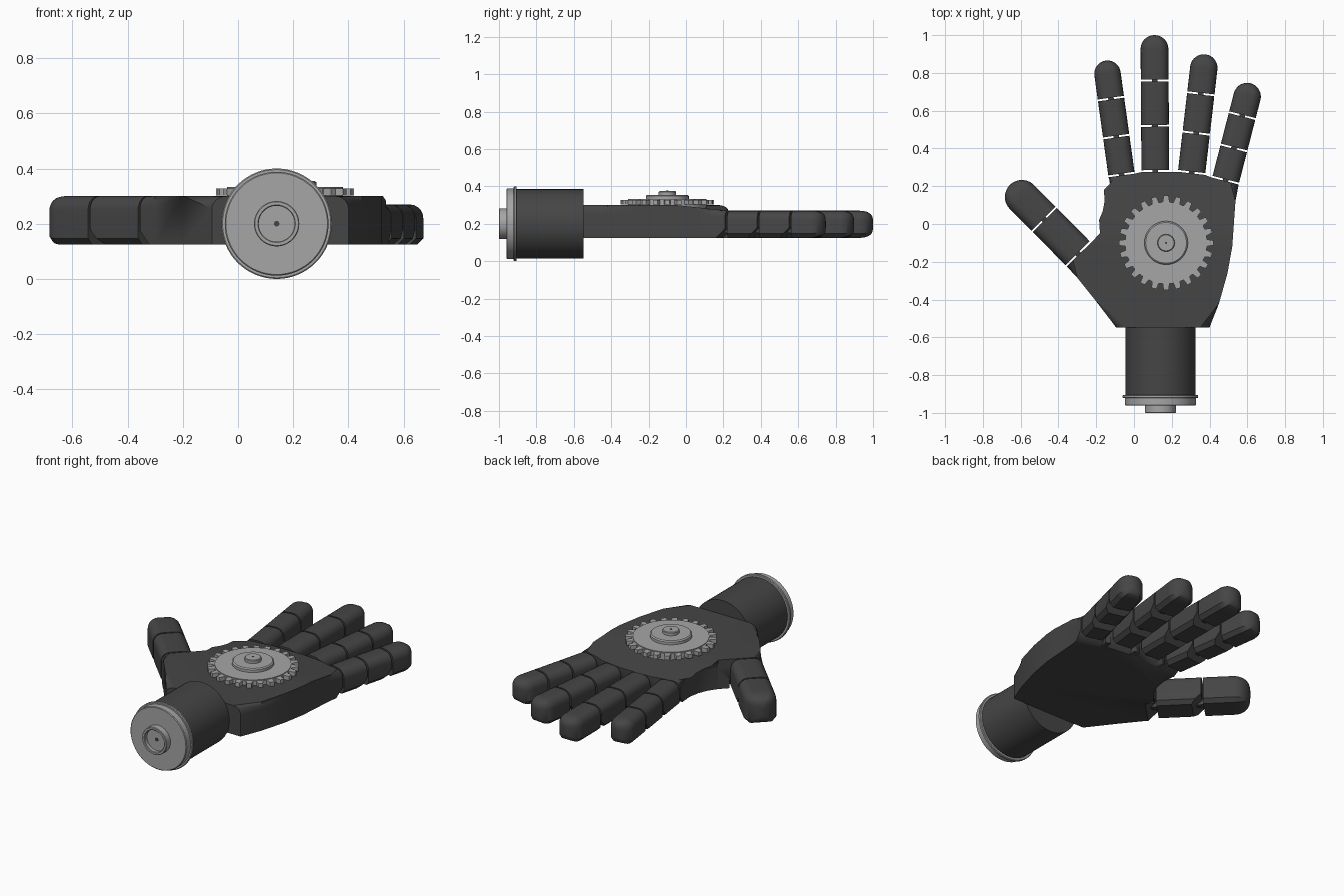
import bpy, bmesh
from math import sin, cos, pi, sqrt
from mathutils import Vector, Matrix

cube = bpy.data.objects.get("Cube")
if cube:
    bpy.data.objects.remove(cube)


def material(name, value):
    m = bpy.data.materials.new(name)
    m.use_nodes = True
    colour = (value, value, value, 1)
    m.diffuse_color = colour
    m.node_tree.nodes["Principled BSDF"].inputs["Base Color"].default_value = colour
    return m


DARK = material("dark grey", 0.06)
METAL = material("light metal", 0.38)


def finish(bm, name, mat, matrix=Matrix()):
    """Turn a bmesh into a named object with smooth shading and sharp edges."""
    bmesh.ops.recalc_face_normals(bm, faces=bm.faces[:])
    mesh = bpy.data.meshes.new(name)
    bm.to_mesh(mesh)
    bm.free()
    mesh.materials.append(mat)
    ob = bpy.data.objects.new(name, mesh)
    bpy.context.collection.objects.link(ob)
    mesh.transform(matrix)
    bpy.ops.object.select_all(action='DESELECT')
    ob.select_set(True)
    bpy.context.view_layer.objects.active = ob
    bpy.ops.object.shade_smooth_by_angle(angle=0.6)
    return ob


def loft(bm, rings):
    """Skin a list of closed rings and cap both ends."""
    rings = [[bm.verts.new(p) for p in ring] for ring in rings]
    for a, b in zip(rings, rings[1:]):
        for i in range(len(a)):
            j = (i + 1) % len(a)
            bm.faces.new((a[i], a[j], b[j], b[i]))
    bm.faces.new(rings[0])
    bm.faces.new(rings[-1])


def lathe(name, profile, mat, matrix, sides=64):
    """Revolve (radius, height) points around z."""
    bm = bmesh.new()
    loft(bm, [[(r * cos(2 * pi * i / sides), r * sin(2 * pi * i / sides), h)
               for i in range(sides)] for r, h in profile])
    return finish(bm, name, mat, matrix)


def box(bm, size, centre):
    bmesh.ops.create_cube(bm, size=1, matrix=Matrix.Translation(centre) @ Matrix.Diagonal((*size, 1)))


# Fingers: base, tip, width, top height, number of segments
FLOOR, NOTCH, GAP = 0.125, 0.18, 0.005
FINGERS = {
    "little_finger": ((0.485, 0.232), (0.617, 0.745), 0.145, 0.27, 3),
    "ring_finger": ((0.305, 0.273), (0.378, 0.898), 0.145, 0.27, 3),
    "middle_finger": ((0.113, 0.28), (0.108, 1.0), 0.147, 0.27, 3),
    "index_finger": ((-0.066, 0.262), (-0.15, 0.865), 0.14, 0.27, 3),
    "thumb": ((-0.295, -0.158), (-0.657, 0.207), 0.18, 0.30, 2),
}


def finger_frame(base, tip):
    """Matrix whose local y runs along the finger, and the finger's length."""
    d = Vector(tip) - Vector(base)
    n = d.normalized()
    m = Matrix(((n.y, n.x, 0, base[0]), (-n.x, n.y, 0, base[1]), (0, 0, 1, 0), (0, 0, 0, 1)))
    return m, d.length


def section(width, top):
    """Cross-section with round top corners and a chamfered flat bottom."""
    w, r, c = width / 2, 0.05, 0.022
    half = [(w - c, FLOOR), (w, FLOOR + c)]
    half += [(w - r + r * cos(a * pi / 10), top - r + r * sin(a * pi / 10)) for a in range(6)]
    return half + [(-x, z) for x, z in reversed(half)]


for name, (base, tip, width, top, count) in FINGERS.items():
    frame, length = finger_frame(base, tip)
    outline = section(width, top)
    mid = (FLOOR + top) / 2
    step = length / count
    for k in range(count):
        start, end = k * step + GAP, (k + 1) * step - GAP
        bm = bmesh.new()
        stations = [(start, 1, 1)]
        if k < count - 1:
            stations.append((end, 1, 1))
        else:
            # Rounded fingertip
            radius = width / 2
            for a in range(10):
                s = cos(a * pi / 19)
                stations.append((length - radius + radius * sin(a * pi / 19), s, sqrt(s)))
            stations.append((length, 0.04, 0.2))
        loft(bm, [[(x * sx, y, mid + (z - mid) * sz) for x, z in outline] for y, sx, sz in stations])
        if k < count - 1:
            # Underside cut that lets the joint curl
            cut = bmesh.ops.bisect_plane(bm, geom=bm.verts[:] + bm.edges[:] + bm.faces[:],
                                         plane_co=(0, end, NOTCH), plane_no=(0, 1, -1), clear_outer=True)
            bmesh.ops.holes_fill(bm, edges=[e for e in bm.edges if e.is_boundary])
        finish(bm, f"{name}_segment_{k + 1}", DARK, frame)
        # Hinge tab bridging the gap behind this segment
        bm = bmesh.new()
        box(bm, (0.03, 0.07, 0.05), (0, k * step - 0.005, 0.175))
        finish(bm, f"{name}_hinge_{k + 1}", DARK, frame)


# Palm: outline runs from the wrist up the little finger side and back down
outline = [(0.40, -0.547), (0.45, -0.42), (0.495, -0.26), (0.52, -0.12), (0.53, 0.02), (0.537, 0.12)]
flat_corners = []
for name, (base, tip, width, top, count) in FINGERS.items():
    frame, length = finger_frame(base, tip)
    if name == "thumb":
        outline += [(-0.115, 0.19), (-0.11, 0.12), (-0.122, 0.055), (-0.145, 0.0), (-0.18, -0.05)]
    for side in (1, -1):
        p = frame @ Vector((side * width / 2, -GAP, 0))
        flat_corners.append(len(outline))
        outline.append((p.x, p.y))
outline += [(-0.30, -0.285), (-0.20, -0.41), (-0.095, -0.547)]

bm = bmesh.new()
PALM_TOP = 0.30
n = len(outline)
loft(bm, [[(x, y, z) for x, y in outline] for z in (FLOOR, PALM_TOP)])
bm.verts.ensure_lookup_table()
front, thumb = flat_corners[:8], flat_corners[8:]
skip = set(range(front[0], front[-1])) | {thumb[0], n - 1}
sides = [i for i in range(n) if i not in skip]


def rim(offset):
    return [bm.edges.get((bm.verts[offset + i], bm.verts[offset + (i + 1) % n])) for i in sides]


top_rim = rim(n)
bmesh.ops.bevel(bm, geom=top_rim, offset=0.045, segments=5, profile=0.5, affect='EDGES')
# Top slopes down towards the fingers
SLOPE_START = -0.05
bmesh.ops.bisect_plane(bm, geom=bm.verts[:] + bm.edges[:] + bm.faces[:],
                       plane_co=(0, SLOPE_START, 0), plane_no=(0, 1, 0))
for v in bm.verts:
    v.co.z -= max(0, v.co.y - SLOPE_START) * 0.11 * (v.co.z - FLOOR) / (PALM_TOP - FLOOR)
palm = finish(bm, "palm", DARK)

# Wedge cuts under the knuckles
for name, (base, tip, width, top, count) in FINGERS.items():
    frame, length = finger_frame(base, tip)
    w = width / 2 + 0.004
    bm = bmesh.new()
    wedge = [(0.03, NOTCH + 0.03), (0.03, FLOOR - 0.03), (FLOOR - NOTCH - 0.03, FLOOR - 0.03)]
    loft(bm, [[(x, y, z) for y, z in wedge] for x in (-w, w)])
    cutter = finish(bm, "knuckle_cutter", DARK, frame)
    cutter.hide_render = True
    bpy.context.view_layer.objects.active = palm
    mod = palm.modifiers.new("knuckle_cut", 'BOOLEAN')
    mod.operation, mod.solver, mod.object = 'DIFFERENCE', 'EXACT', cutter
    bpy.ops.object.modifier_apply(modifier=mod.name)
    bpy.data.objects.remove(cutter)

# Wrist: lathed along -y, heights measured towards the front
wrist = Matrix.Translation((0.14, 0, 0.2)) @ Matrix.Rotation(pi / 2, 4, 'X')
lathe("wrist_sleeve", [(0.185, 0.547), (0.185, 0.91)], DARK, wrist)
lathe("wrist_flange", [(0.196, 0.905), (0.2, 0.908), (0.2, 0.918), (0.196, 0.921)], METAL, wrist)
lathe("wrist_plate", [(0.188, 0.915), (0.188, 0.957), (0.184, 0.961)], METAL, wrist)
lathe("wrist_socket", [(0.082, 0.955), (0.082, 0.997), (0.079, 1.0), (0.068, 1.0),
                       (0.065, 0.997), (0.065, 0.975)], METAL, wrist)
lathe("wrist_socket_pin", [(0.01, 0.97), (0.01, 0.979)], DARK, wrist, 16)

# Gear on the back of the hand
gear_place = Matrix.Translation((0.17, -0.1, 0))
TEETH = 24
ring = []
for t in range(TEETH):
    for shift, r in ((-0.32, 0.217), (-0.2, 0.25), (0.2, 0.25), (0.32, 0.217)):
        a = 2 * pi * (t + shift) / TEETH
        ring.append((r * cos(a), r * sin(a)))
bm = bmesh.new()
loft(bm, [[(x, y, z) for x, y in ring] for z in (0.303, 0.328)])
finish(bm, "gear_teeth", METAL, gear_place)
lathe("gear_disc", [(0.21, 0.285), (0.21, 0.333)], METAL, gear_place)
lathe("gear_hub", [(0.115, 0.33), (0.115, 0.349), (0.108, 0.355)], METAL, gear_place)
lathe("gear_axle", [(0.046, 0.35), (0.046, 0.371), (0.042, 0.375)], METAL, gear_place, 32)
lathe("gear_axle_pin", [(0.006, 0.37), (0.006, 0.377)], DARK, gear_place, 12)
